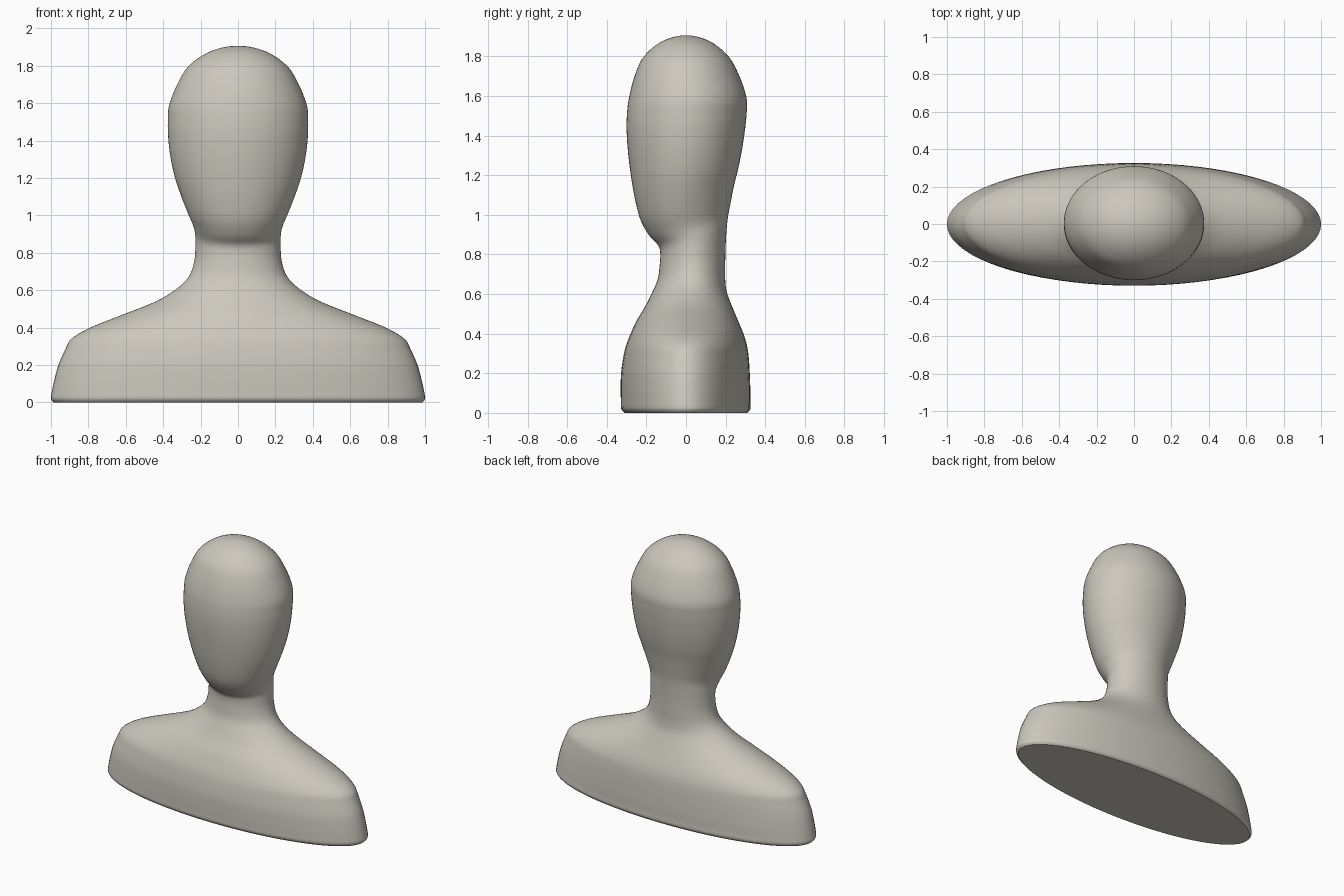
import bpy, bmesh, math
from mathutils import Vector

cube = bpy.data.objects.get("Cube")
if cube:
    bpy.data.objects.remove(cube, do_unlink=True)

SIDES = 72
STEPS = 5

# Elliptical cross-sections: half width, front y, front z, back y, back z
sections = [
    # plinth and shoulders
    (.985, -.31, 0, .31, 0), (1.0, -.327, .02, .325, .02),
    (.995, -.329, .06, .325, .06), (.982, -.33, .12, .325, .12),
    (.96, -.328, .2, .322, .2), (.925, -.317, .28, .317, .28),
    (.89, -.303, .34, .308, .34), (.79, -.28, .4, .29, .4),
    (.62, -.248, .468, .262, .468), (.44, -.205, .54, .232, .54),
    (.325, -.17, .61, .206, .61),
    # neck
    (.262, -.143, .675, .198, .675), (.235, -.133, .745, .198, .755),
    (.228, -.13, .805, .2, .84),
    # chin and jaw, tilted up towards the nape
    (.228, -.14, .845, .205, .925), (.238, -.185, .895, .212, .99),
    (.27, -.23, .975, .225, 1.06), (.31, -.26, 1.09, .243, 1.15),
    # skull
    (.342, -.28, 1.21, .263, 1.23), (.364, -.294, 1.33, .283, 1.33),
    (.374, -.3, 1.43, .298, 1.43), (.375, -.298, 1.51, .306, 1.51),
    (.368, -.288, 1.59, .306, 1.59), (.325, -.26, 1.7, .27, 1.7),
    (.262, -.213, 1.8, .215, 1.8), (.145, -.118, 1.878, .118, 1.878),
    (0, 0, 1.907, 0, 1.907),
]


def spline(points):
    """Smoothly subdivide the sections, rounding over at the crown."""
    x, yf, zf, yb, zb = points[-2]
    p = [Vector(q) for q in [points[0], *points, (-x, yb, zb, yf, zf)]]
    out = []
    for a, b, c, d in zip(p, p[1:], p[2:], p[3:]):
        for i in range(STEPS):
            t = i / STEPS
            out.append(0.5 * (2 * b + (c - a) * t
                              + (2 * a - 5 * b + 4 * c - d) * t ** 2
                              + (3 * b - a - 3 * c + d) * t ** 3))
    return out


def ring(bm, section):
    x, yf, zf, yb, zb = section
    verts = []
    for i in range(SIDES):
        a = math.tau * i / SIDES
        s = (1 + math.sin(a)) / 2
        verts.append(bm.verts.new((x * math.cos(a), yf + (yb - yf) * s,
                                   zf + (zb - zf) * s)))
    return verts


# Single lofted skin from base to crown
bm = bmesh.new()
rings = [ring(bm, s) for s in spline(sections)]
for low, high in zip(rings, rings[1:]):
    for i in range(SIDES):
        j = (i + 1) % SIDES
        bm.faces.new((low[i], low[j], high[j], high[i]))
bm.faces.new(rings[0][::-1])
crown = bm.verts.new((0, 0, sections[-1][2]))
for i in range(SIDES):
    bm.faces.new((rings[-1][i], rings[-1][(i + 1) % SIDES], crown))
bmesh.ops.recalc_face_normals(bm, faces=bm.faces)

mesh = bpy.data.meshes.new("bust")
bm.to_mesh(mesh)
bm.free()
bust = bpy.data.objects.new("bust", mesh)
bpy.context.collection.objects.link(bust)

# Warm grey clay
color = (.6, .575, .51, 1)
mat = bpy.data.materials.new("warm_grey")
mat.use_nodes = True
mat.diffuse_color = color
mat.node_tree.nodes["Principled BSDF"].inputs["Base Color"].default_value = color
mesh.materials.append(mat)

bpy.ops.object.select_all(action='DESELECT')
bust.select_set(True)
bpy.context.view_layer.objects.active = bust
bpy.ops.object.shade_smooth_by_angle(angle=math.radians(35))
